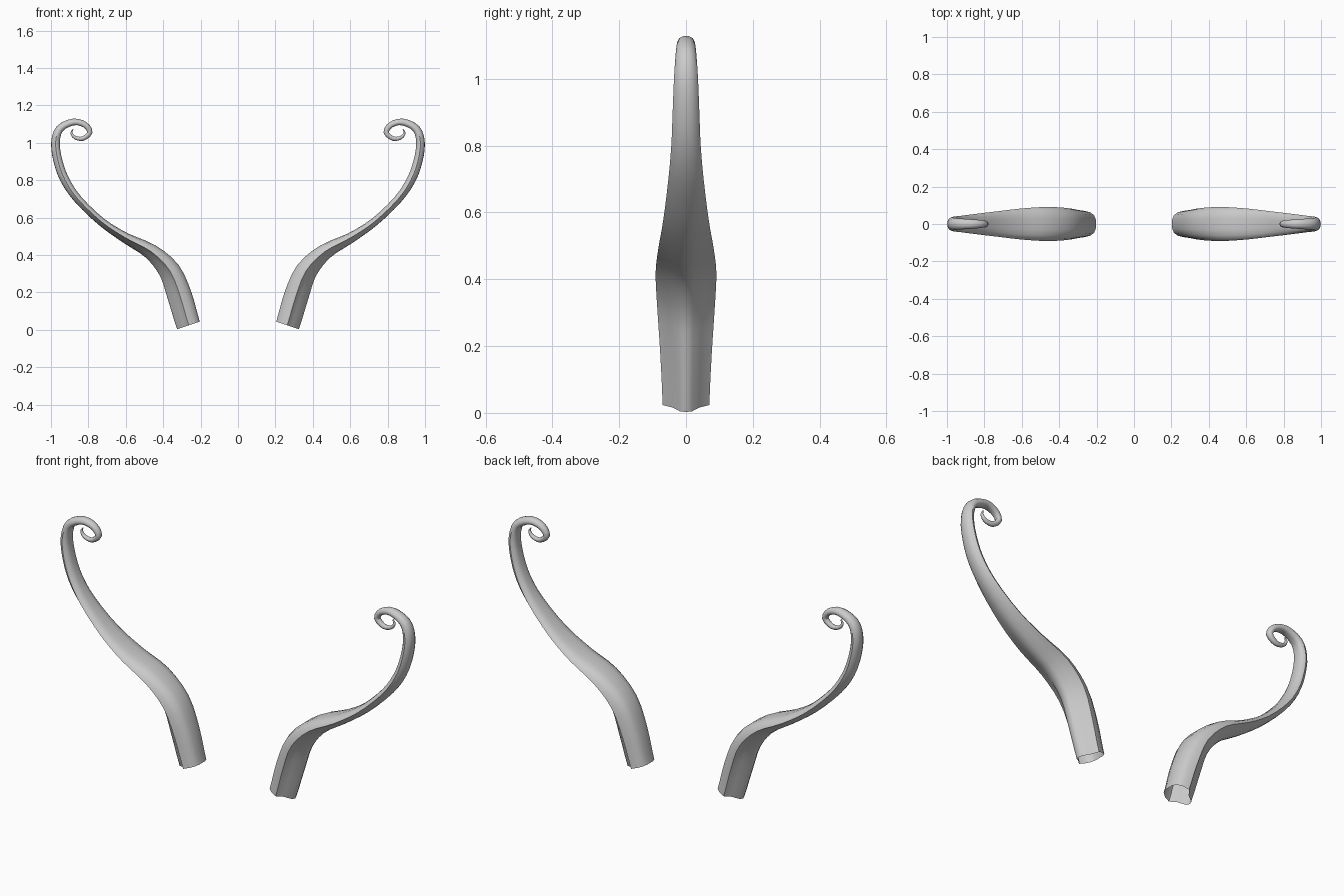
import bpy, bmesh
from mathutils import Vector

if "Cube" in bpy.data.objects:
    bpy.data.objects.remove(bpy.data.objects["Cube"])

# Centre line and size: x, z, half thickness, half width, fluting (1 = ridged outer side)
stations = [
    (.265, .023, .064, .070, 1), (.310, .175, .066, .077, 1),
    (.365, .313, .058, .086, 1), (.465, .417, .042, .091, .9),
    (.600, .490, .028, .083, .8), (.730, .577, .022, .068, .6),
    (.855, .697, .022, .053, .3), (.925, .800, .024, .044, 0),
    (.962, .900, .024, .040, 0), (.976, 1.00, .023, .036, 0),
    (.953, 1.075, .021, .031, 0),
    (.880, 1.111, .018, .026, 0), (.818, 1.096, .016, .021, 0),
    (.792, 1.055, .014, .017, 0), (.830, 1.022, .012, .013, 0),
    (.872, 1.028, .009, .010, 0), (.890, 1.052, .006, .007, 0),
    (.882, 1.072, .002, .003, 0),
]
# Half cross-sections (outward, sideways): rounded inner side, fluted or round outer side
inner = [(-1, 0), (-1, .35), (-.85, .68), (-.5, .9), (-.03, 1)]
fluted = [(.35, .57), (.9, .26), (1, 0)]
rounded = [(.6, .78), (.92, .38), (1, 0)]
STEPS = 3


def spline(pts, steps):
    """Catmull-Rom interpolation giving (value, tangent) samples."""
    p = [Vector(q) for q in pts]
    first = p[0].copy()
    first[0] -= .05
    first[1] -= .13
    p = [first] + p + [2 * p[-1] - p[-2]]
    out = []
    for i in range(1, len(p) - 2):
        a, b, c, d = p[i - 1:i + 3]
        n = steps + (1 if i == len(p) - 3 else 0)
        for k in range(n):
            t = k / steps
            m0, m1 = (c - a) / 2, (d - b) / 2
            e, f = 2 * b - 2 * c + m0 + m1, -3 * b + 3 * c - 2 * m0 - m1
            out.append((b + m0 * t + f * t * t + e * t ** 3,
                        m0 + 2 * f * t + 3 * e * t * t))
    return out


def section(flute):
    outer = [(a[0] * flute + b[0] * (1 - flute), a[1] * flute + b[1] * (1 - flute))
             for a, b in zip(fluted, rounded)]
    half = inner + outer
    return half + [(u, -v) for u, v in half[-2:0:-1]]


# Curled horn swept along the centre line, hollow and open at the base
bm = bmesh.new()
rings = []
for value, tangent in spline(stations, STEPS):
    x, z, thick, width, flute = value
    direction = Vector((tangent[0], tangent[1])).normalized()
    nx, nz = direction.y, -direction.x
    rings.append([bm.verts.new((x + nx * u * thick, v * width, z + nz * u * thick))
                  for u, v in section(min(1, max(0, flute)))])
for a, b in zip(rings, rings[1:]):
    for i in range(len(a)):
        j = (i + 1) % len(a)
        bm.faces.new((a[i], a[j], b[j], b[i]))
bm.faces.new(rings[-1])
bmesh.ops.recalc_face_normals(bm, faces=bm.faces)
mesh = bpy.data.meshes.new("curled_horns")
bm.to_mesh(mesh)
bm.free()
horns = bpy.data.objects.new("curled_horns", mesh)
bpy.context.collection.objects.link(horns)
bpy.context.view_layer.objects.active = horns
horns.select_set(True)
bpy.ops.object.shade_smooth_by_angle(angle=.8)

# Matching horn on the other side
mirror = horns.modifiers.new("mirror", 'MIRROR')
mirror.use_axis = (True, False, False)
